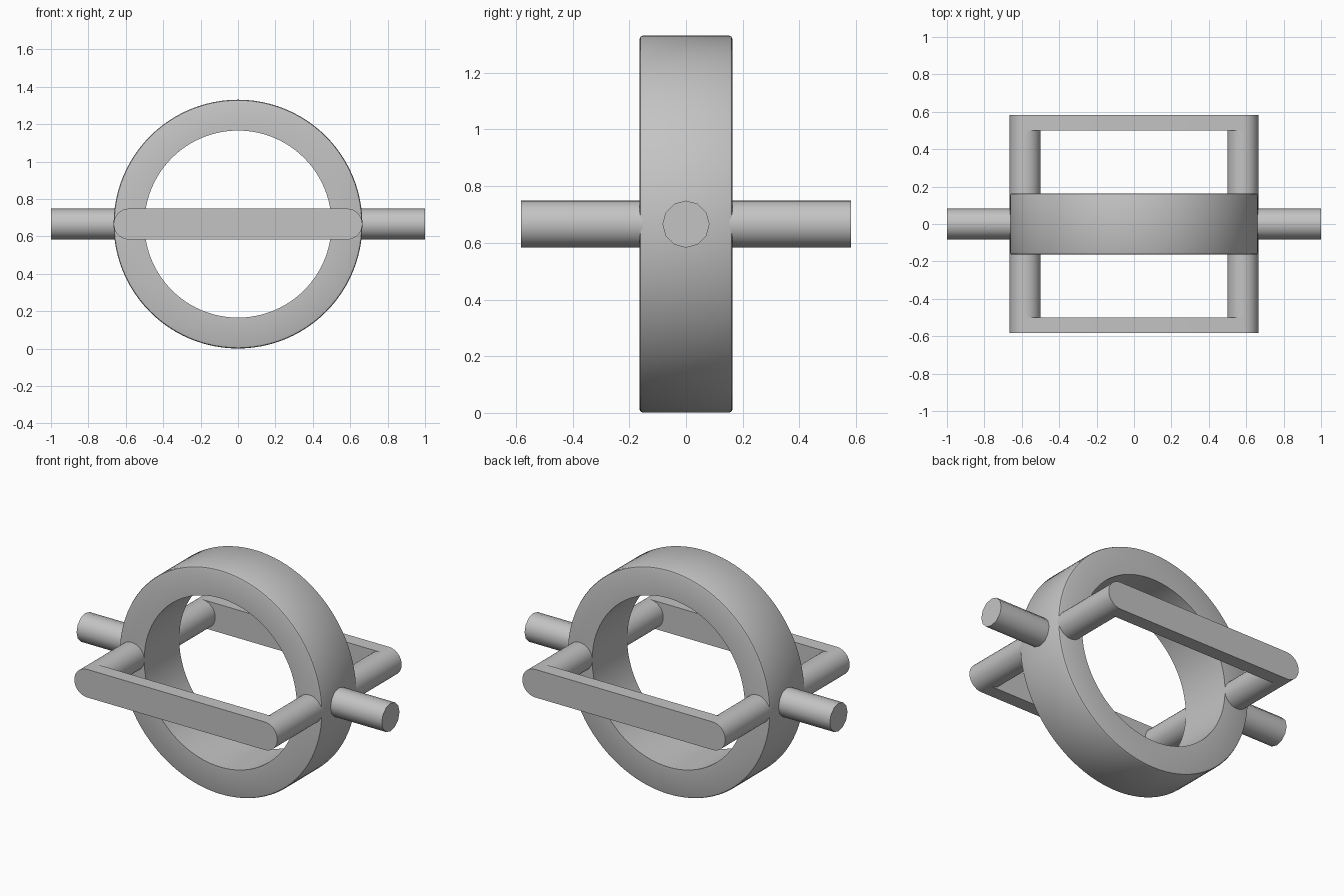
import bpy, bmesh, math
from mathutils import Matrix, Vector

cube = bpy.data.objects.get("Cube")
if cube:
    bpy.data.objects.remove(cube, do_unlink=True)

CENTER_Z = 0.666   # height of the ring centre
RING_R = 0.665     # outer ring radius
HOLE_R = 0.5       # inner ring radius
RING_Y = 0.164     # half the ring width
ROD_R = 0.083      # radius of every rod
POST_X = 0.582     # offset of the handle posts
FRAME_Y = 0.582    # outer face of the handle bars
BAR_Y = 0.5        # inner face of the handle bars

grey = bpy.data.materials.new("plain grey")
grey.use_nodes = True
grey.diffuse_color = (0.55, 0.55, 0.55, 1)
grey.node_tree.nodes["Principled BSDF"].inputs["Base Color"].default_value = grey.diffuse_color


def finish(name, bm):
    """Turn a bmesh into a smooth-shaded object with sharp edges kept."""
    bmesh.ops.recalc_face_normals(bm, faces=bm.faces[:])
    mesh = bpy.data.meshes.new(name)
    bm.to_mesh(mesh)
    bm.free()
    mesh.materials.append(grey)
    obj = bpy.data.objects.new(name, mesh)
    obj.location.z = CENTER_Z
    bpy.context.collection.objects.link(obj)
    bpy.ops.object.select_all(action='DESELECT')
    obj.select_set(True)
    bpy.context.view_layer.objects.active = obj
    bpy.ops.object.shade_smooth_by_angle(angle=math.radians(35))
    return obj


def rod(name, start, end, sides):
    """Capped cylinder between two points."""
    start, end = Vector(start), Vector(end)
    axis = end - start
    turn = axis.to_track_quat('Z', 'Y').to_matrix().to_4x4()
    bm = bmesh.new()
    bmesh.ops.create_cone(bm, cap_ends=True, segments=sides, radius1=ROD_R, radius2=ROD_R,
                          depth=axis.length,
                          matrix=Matrix.Translation((start + end) / 2) @ turn)
    return finish(name, bm)


def ring(name, segments=96, soft=0.012):
    """Flat band with softened outer rims, spun about the y axis."""
    profile = [(HOLE_R, -RING_Y), (RING_R - soft, -RING_Y)]
    for side in (-1, 1):
        for step in (1, 2):
            a = math.radians(45 * step if side < 0 else 45 * (step - 1))
            out, along = (math.sin(a), math.cos(a)) if side < 0 else (math.cos(a), math.sin(a))
            profile.append((RING_R - soft + soft * out, side * (RING_Y - soft + soft * along)))
    profile += [(RING_R - soft, RING_Y), (HOLE_R, RING_Y)]
    bm = bmesh.new()
    loops = []
    for i in range(segments):
        a = math.tau * i / segments
        loops.append([bm.verts.new((r * math.cos(a), y, r * math.sin(a))) for r, y in profile])
    n = len(profile)
    for i in range(segments):
        here, there = loops[i], loops[(i + 1) % segments]
        for j in range(n):
            k = (j + 1) % n
            bm.faces.new((here[j], here[k], there[k], there[j]))
    return finish(name, bm)


def handle_bar(name, side, steps=16):
    """Flat bar with half-round ends, lying across x."""
    bm = bmesh.new()
    outline = []
    for end in (1, -1):
        for i in range(steps + 1):
            a = math.pi * i / steps - math.pi / 2
            outline.append(bm.verts.new((end * (POST_X + ROD_R * math.cos(a)), side * BAR_Y,
                                         end * ROD_R * math.sin(a))))
    face = bm.faces.new(outline)
    grown = bmesh.ops.extrude_face_region(bm, geom=[face], use_keep_orig=True)
    moved = [g for g in grown["geom"] if isinstance(g, bmesh.types.BMVert)]
    bmesh.ops.translate(bm, verts=moved, vec=(0, side * (FRAME_Y - BAR_Y), 0))
    return finish(name, bm)


# Central ring
ring("ring")

# Axle stubs sticking out of the ring to each side
for label, sx in (("left", 1), ("right", -1)):
    rod(label + "_axle_stub", (sx * 0.6, 0, 0), (sx, 0, 0), 12)

# Handles in front of and behind the ring
for place, sy in (("front", -1), ("back", 1)):
    handle_bar(place + "_handle_bar", sy)
    for label, sx in (("left", 1), ("right", -1)):
        rod(place + "_" + label + "_handle_post",
            (sx * POST_X, sy * (RING_Y - 0.02), 0), (sx * POST_X, sy * BAR_Y, 0), 32)
